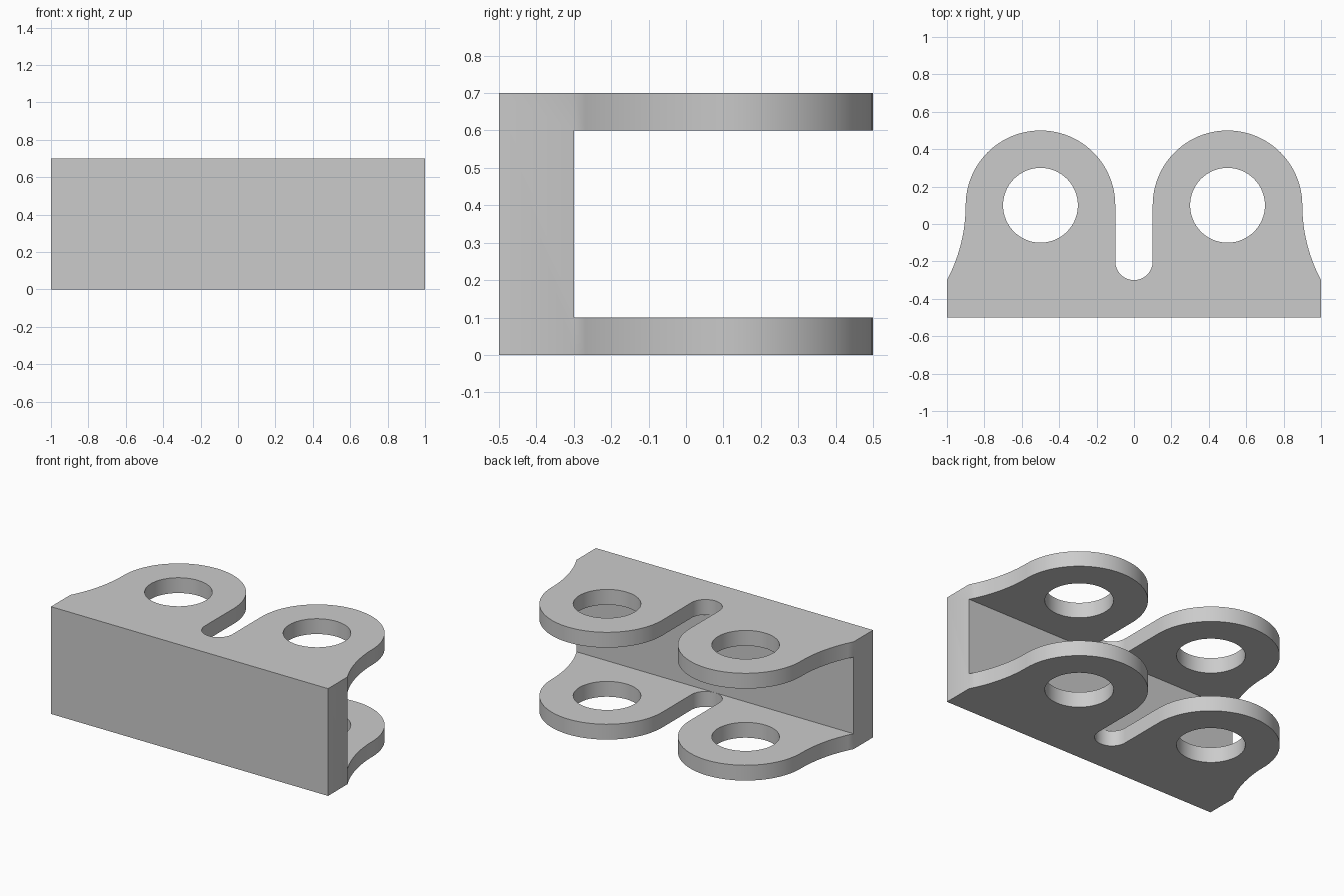
import bpy, bmesh
from math import sin, cos, pi, asin

cube = bpy.data.objects.get("Cube")
if cube:
    bpy.data.objects.remove(cube, do_unlink=True)

HEIGHT, PLATE = 0.7, 0.1
LUG_X, LUG_Y, LUG_R, HOLE_R = 0.5, 0.1, 0.4, 0.2
SLOT_R, FLARE_R, WEB_Y = 0.1, 0.85, -0.3

grey = bpy.data.materials.new("plain grey")
grey.use_nodes = True
colour = (0.6, 0.6, 0.6, 1)
grey.diffuse_color = colour
grey.node_tree.nodes["Principled BSDF"].inputs["Base Color"].default_value = colour


def arc(cx, cy, r, start, end, steps):
    angles = [start + (end - start) * i / steps for i in range(steps + 1)]
    return [(cx + r * cos(a), cy + r * sin(a)) for a in angles]


def prism(name, outline, low, high):
    """Extrude a closed outline in the xy plane from low to high."""
    bm = bmesh.new()
    base = bm.faces.new([bm.verts.new((x, y, low)) for x, y in outline])
    top = bmesh.ops.extrude_face_region(bm, geom=[base])["geom"]
    verts = [v for v in top if isinstance(v, bmesh.types.BMVert)]
    bmesh.ops.translate(bm, verts=verts, vec=(0, 0, high - low))
    bmesh.ops.recalc_face_normals(bm, faces=bm.faces)
    mesh = bpy.data.meshes.new(name)
    bm.to_mesh(mesh)
    bm.free()
    mesh.materials.append(grey)
    obj = bpy.data.objects.new(name, mesh)
    bpy.context.collection.objects.link(obj)
    return obj


# Right half of the outline: slot, rounded lug, flare, base corner
half = arc(0, WEB_Y + SLOT_R, SLOT_R, -pi / 2, 0, 12)
half += arc(LUG_X, LUG_Y, LUG_R, pi, 0, 48)
sweep = asin((LUG_Y - WEB_Y) / FLARE_R)
half += arc(LUG_X + LUG_R + FLARE_R, LUG_Y, FLARE_R, pi, pi + sweep, 12)[1:]
half.append((1, -0.5))
mirrored = [(-x, y) for x, y in reversed(half[1:])]
bracket = prism("clevis_bracket", half + mirrored, 0, HEIGHT)

# Cutters: the gap between the two plates, and the pin holes
gap = [(-2, WEB_Y), (2, WEB_Y), (2, 1), (-2, 1)]
cutters = [prism("gap_cutter", gap, PLATE, HEIGHT - PLATE)]
for side, x in (("right", -LUG_X), ("left", LUG_X)):
    circle = arc(x, LUG_Y, HOLE_R, 0, 2 * pi, 64)[:-1]
    cutters.append(prism(side + "_hole_cutter", circle, -1, 2))

bpy.ops.object.select_all(action='DESELECT')
bpy.context.view_layer.objects.active = bracket
bracket.select_set(True)
for cutter in cutters:
    cutter.hide_render = True
    cut = bracket.modifiers.new(cutter.name, 'BOOLEAN')
    cut.operation = 'DIFFERENCE'
    cut.solver = 'EXACT'
    cut.object = cutter
    bpy.ops.object.modifier_apply(modifier=cut.name)
    bpy.data.objects.remove(cutter, do_unlink=True)

bpy.ops.object.shade_smooth_by_angle()
